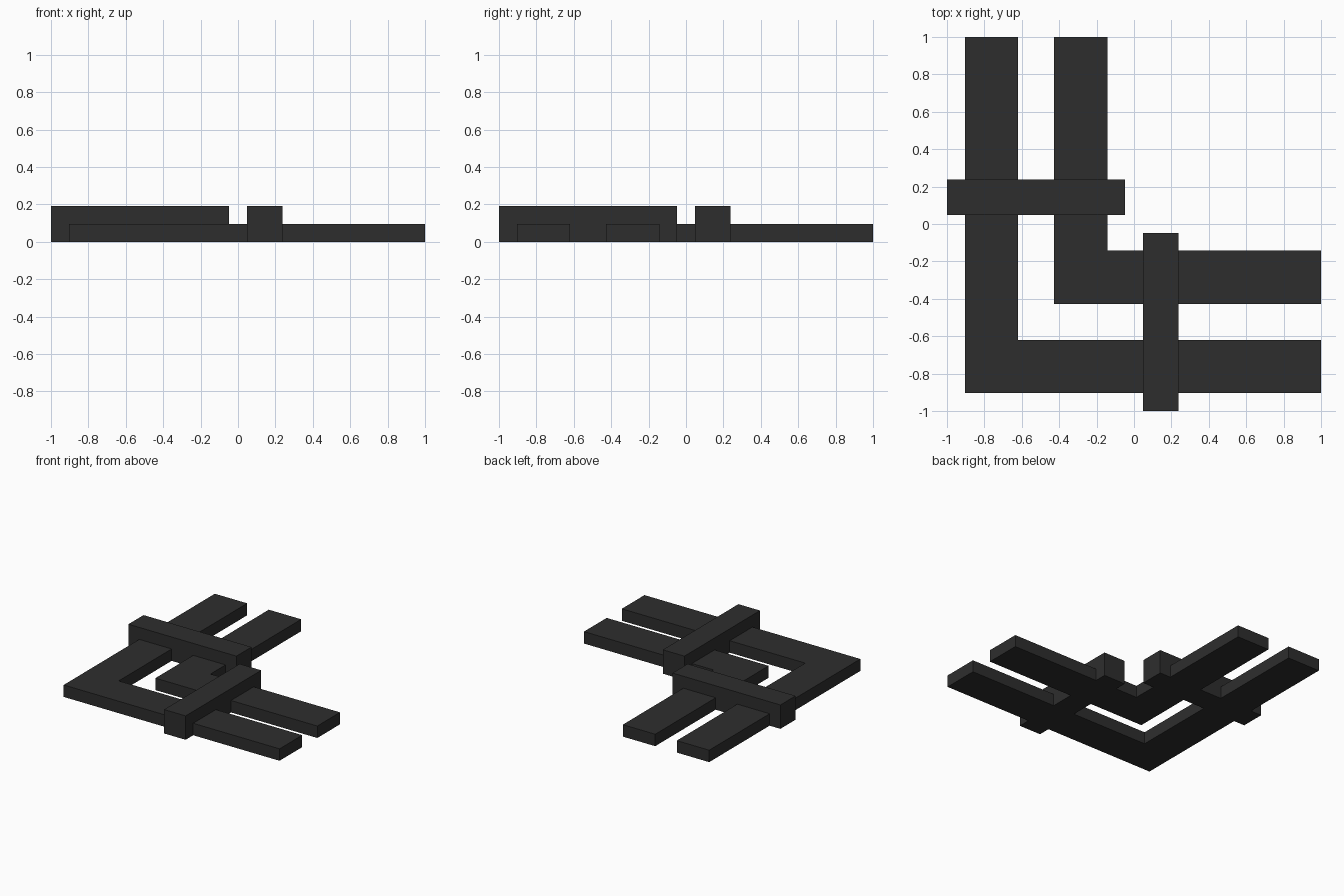
import bpy
import bmesh

cube = bpy.data.objects.get("Cube")
if cube:
    bpy.data.objects.remove(cube, do_unlink=True)

U = 2 / 21  # module: the track is 21 units wide

# Single dark material
dark = bpy.data.materials.new("charcoal")
dark.use_nodes = True
colour = (0.027, 0.027, 0.027, 1)
dark.diffuse_color = colour
bsdf = dark.node_tree.nodes["Principled BSDF"]
bsdf.inputs["Base Color"].default_value = colour
bsdf.inputs["Roughness"].default_value = 0.8


def extrude_outline(name, outline, height):
    """Raise a counter-clockwise outline, given in modules, off the ground."""
    bm = bmesh.new()
    base = bm.faces.new([bm.verts.new((x * U - 1, y * U - 1, 0)) for x, y in outline])
    top = bmesh.ops.extrude_face_region(bm, geom=[base], use_keep_orig=True)
    verts = [g for g in top["geom"] if isinstance(g, bmesh.types.BMVert)]
    bmesh.ops.translate(bm, verts=verts, vec=(0, 0, height * U))
    bmesh.ops.recalc_face_normals(bm, faces=bm.faces)
    mesh = bpy.data.meshes.new(name)
    bm.to_mesh(mesh)
    bm.free()
    mesh.materials.append(dark)
    obj = bpy.data.objects.new(name, mesh)
    bpy.context.collection.objects.link(obj)
    return obj


# L-shaped rails, each 3 modules wide, running to the back and to the left
for name, a in (("outer_rail", 1), ("inner_rail", 6)):
    b = a + 3
    extrude_outline(name, [(a, a), (21, a), (21, b), (b, b), (b, 21), (a, 21)], 1)

# Crossbars, one over each arm, twice the rail height
extrude_outline("back_crossbar", [(0, 11), (10, 11), (10, 13), (0, 13)], 2)
extrude_outline("left_crossbar", [(11, 0), (13, 0), (13, 10), (11, 10)], 2)
